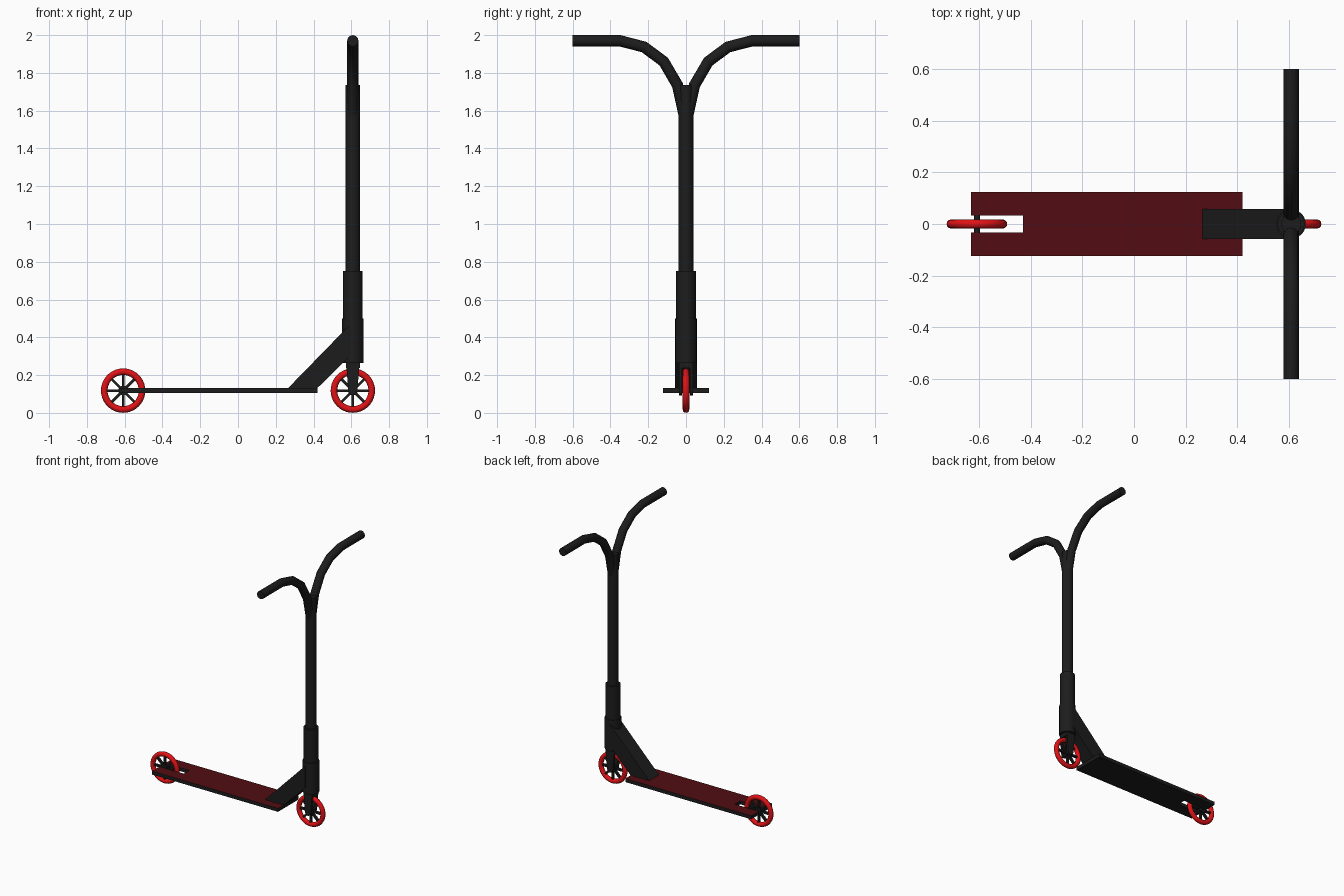
import bpy, bmesh, math
from mathutils import Matrix, Vector

if "Cube" in bpy.data.objects:
    bpy.data.objects.remove(bpy.data.objects["Cube"])

def material(name, color):
    m = bpy.data.materials.new(name)
    m.diffuse_color = (*color, 1)
    m.use_nodes = True
    m.node_tree.nodes["Principled BSDF"].inputs["Base Color"].default_value = m.diffuse_color
    return m

BLACK = material("black_metal", (0.012, 0.012, 0.012))
RED = material("tyre_red", (0.75, 0.006, 0.008))
GRIP = material("deck_grip_red", (0.085, 0.004, 0.006))
WX, WZ = 0.608, 0.118          # wheel offset and axle height

def add_object(name, bm, mat):
    bmesh.ops.recalc_face_normals(bm, faces=bm.faces)
    me = bpy.data.meshes.new(name)
    bm.to_mesh(me)
    bm.free()
    me.materials.append(mat)
    ob = bpy.data.objects.new(name, me)
    bpy.context.collection.objects.link(ob)
    return ob

def smooth(ob, angle=40):
    bpy.ops.object.select_all(action='DESELECT')
    ob.select_set(True)
    bpy.context.view_layer.objects.active = ob
    bpy.ops.object.shade_smooth_by_angle(angle=math.radians(angle))

def prism(name, outline, axis, lo, hi, mat):
    """Extrude a 2D outline: axis 'z' uses (x, y), axis 'y' uses (x, z)."""
    bm = bmesh.new()
    place = (lambda p, d: (p[0], p[1], d)) if axis == 'z' else (lambda p, d: (p[0], d, p[1]))
    face = bm.faces.new([bm.verts.new(place(p, lo)) for p in outline])
    new = bmesh.ops.extrude_face_region(bm, geom=[face])["geom"]
    step = Vector((0, 0, hi - lo)) if axis == 'z' else Vector((0, hi - lo, 0))
    bmesh.ops.translate(bm, vec=step, verts=[v for v in new if isinstance(v, bmesh.types.BMVert)])
    return add_object(name, bm, mat)

def post(name, r, z0, z1):
    bm = bmesh.new()
    bmesh.ops.create_cone(bm, cap_ends=True, segments=24, radius1=r, radius2=r, depth=z1 - z0,
                          matrix=Matrix.Translation((WX, 0, (z0 + z1) / 2)))
    smooth(add_object(name, bm, BLACK))

def wheel(prefix, x):
    # tyre
    bpy.ops.mesh.primitive_torus_add(major_radius=0.1, minor_radius=0.0175, major_segments=40,
                                     minor_segments=12, location=(x, 0, WZ),
                                     rotation=(math.pi / 2, 0, 0))
    tyre = bpy.context.object
    tyre.name = prefix + "_tyre"
    tyre.data.materials.append(RED)
    smooth(tyre, 60)
    # hub, axle and eight spokes
    bm = bmesh.new()
    turn = Matrix.Rotation(math.pi / 2, 4, 'X')
    for r, d in ((0.026, 0.03), (0.011, 0.075)):
        bmesh.ops.create_cone(bm, cap_ends=True, segments=16, radius1=r, radius2=r,
                              depth=d, matrix=turn)
    for i in range(8):
        m = (Matrix.Rotation(i * math.pi / 4, 4, 'Y') @ Matrix.Translation((0.053, 0, 0))
             @ Matrix.Diagonal((0.07, 0.018, 0.014, 1)))
        bmesh.ops.create_cube(bm, size=1, matrix=m)
    bmesh.ops.translate(bm, vec=(x, 0, WZ), verts=bm.verts)
    smooth(add_object(prefix + "_spokes", bm, BLACK))

wheel("rear_wheel", -WX)
wheel("front_wheel", WX)

# deck with rear wheel slot, red grip on its top face
half = [(0.42, 0.123), (-0.63, 0.123), (-0.63, 0.033), (-0.43, 0.033)]
deck = prism("deck", half + [(x, -y) for x, y in reversed(half)], 'z', 0.106, 0.132, BLACK)
deck.data.materials.append(GRIP)
for p in deck.data.polygons:
    if p.normal.z > 0.9:
        p.material_index = 1

# slanted neck joining deck and head tube
prism("neck_brace", [(0.26, 0.126), (0.415, 0.126), (0.56, 0.27), (0.60, 0.31),
                     (0.60, 0.475)], 'y', -0.058, 0.058, BLACK)

# steering column
post("head_tube", 0.057, 0.265, 0.5)
post("clamp", 0.052, 0.5, 0.75)
post("stem", 0.039, 0.75, 1.735)

# fork crown and two tapered legs
prism("fork_crown", [(WX - 0.037, 0.237), (WX + 0.037, 0.237), (WX + 0.037, 0.28),
                     (WX - 0.037, 0.28)], 'y', -0.038, 0.038, BLACK)
leg = [(WX - 0.037, 0.28), (WX - 0.024, 0.118), (WX - 0.017, 0.1), (WX, 0.093),
       (WX + 0.017, 0.1), (WX + 0.024, 0.118), (WX + 0.037, 0.28)]
for side, s in (("left", 1), ("right", -1)):
    prism(side + "_fork_leg", leg, 'y', s * 0.022, s * 0.038, BLACK)

# curved handlebars, one per side
path = [(0.006, 1.56), (0.045, 1.735), (0.118, 1.86), (0.222, 1.937), (0.35, 1.97), (0.6, 1.97)]
for side, s in (("left", 1), ("right", -1)):
    cu = bpy.data.curves.new(side + "_handlebar", 'CURVE')
    cu.dimensions = '3D'
    cu.bevel_depth = 0.03
    cu.bevel_resolution = 4
    cu.use_fill_caps = True
    sp = cu.splines.new('POLY')
    sp.points.add(len(path) - 1)
    for pt, (y, z) in zip(sp.points, path):
        pt.co = (WX, s * y, z, 1)
    cu.materials.append(BLACK)
    ob = bpy.data.objects.new(side + "_handlebar", cu)
    bpy.context.collection.objects.link(ob)
    bpy.ops.object.select_all(action='DESELECT')
    ob.select_set(True)
    bpy.context.view_layer.objects.active = ob
    bpy.ops.object.convert(target='MESH')
    smooth(bpy.context.object, 35)
